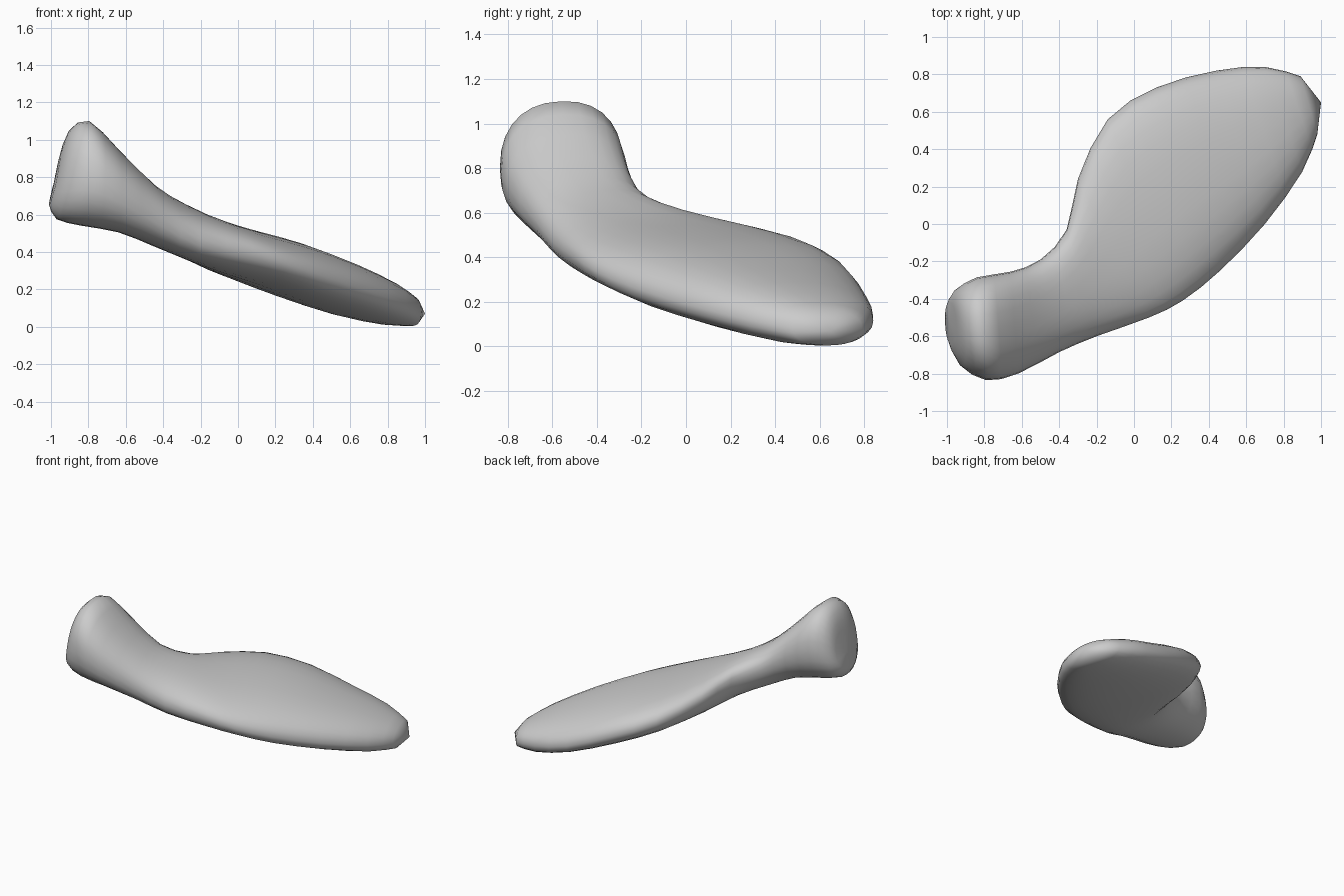
import bpy, bmesh, math
from mathutils import Vector

if "Cube" in bpy.data.objects:
    bpy.data.objects.remove(bpy.data.objects["Cube"])

# Stations from handle end to blade tip:
# left edge xyz, right edge xyz, top z, bottom z, forward lean of the top
STATIONS = [
    (-.985, -.42, .77, -.975, -.64, .76, .92, .65, .03),
    (-.95, -.35, .80, -.92, -.76, .78, 1.05, .575, .035),
    (-.84, -.285, .82, -.79, -.835, .80, 1.10, .54, .02),
    (-.66, -.255, .74, -.62, -.80, .72, .95, .505, 0),
    (-.50, -.19, .62, -.40, -.685, .58, .76, .43, 0),
    (-.36, -.03, .54, -.20, -.60, .47, .655, .36, 0),
    (-.30, .24, .49, .08, -.50, .40, .575, .29, 0),
    (-.14, .56, .40, .26, -.41, .34, .52, .23, 0),
    (.12, .73, .30, .46, -.25, .27, .455, .145, 0),
    (.44, .82, .175, .70, 0, .19, .345, .06, 0),
    (.70, .84, .115, .90, .28, .12, .24, .01, 0),
    (.89, .79, .08, .98, .48, .08, .16, .005, 0),
]
POLES = (Vector((-.985, -.53, .76)), Vector((1, .65, .07)))
SEGMENTS, STEPS, POWER = 28, 2, 2.3


def edges(s):
    left, right = Vector(s[0:3]), Vector(s[3:6])
    mid = (left + right) / 2
    return [left, right, Vector((mid.x + s[8], mid.y, s[6])),
            Vector((mid.x - s[8], mid.y, s[7]))]


def spline(a, b, c, d, t):
    return 0.5 * (2 * b + (c - a) * t + (2 * a - 5 * b + 4 * c - d) * t * t
                  + (3 * b - a - 3 * c + d) * t ** 3)


def curve(v):
    return math.copysign(abs(v) ** (2 / POWER), v)


def ring(left, right, top, bottom):
    mid = (left + right) / 2
    pts = []
    for i in range(SEGMENTS):
        a = 2 * math.pi * i / SEGMENTS
        u, v = curve(math.cos(a)), curve(math.sin(a))
        rise = (top - mid) * v if v > 0 else (mid - bottom) * v
        pts.append(mid + (left - mid) * u + rise)
    return pts


# Smoothly interpolated sections
keys = [edges(s) for s in STATIONS]
sections = []
for k in range(len(keys) - 1):
    quad = [keys[max(0, min(len(keys) - 1, k + o))] for o in (-1, 0, 1, 2)]
    for j in range(STEPS):
        sections.append(ring(*[spline(*[q[e] for q in quad], j / STEPS) for e in range(4)]))
sections.append(ring(*keys[-1]))

# Paddle skin
bm = bmesh.new()
rows = [[bm.verts.new(p) for p in pts] for pts in sections]
ends = [bm.verts.new(p) for p in POLES]
for i in range(SEGMENTS):
    n = (i + 1) % SEGMENTS
    for a, b in zip(rows, rows[1:]):
        bm.faces.new((a[i], a[n], b[n], b[i]))
    bm.faces.new((ends[0], rows[0][n], rows[0][i]))
    bm.faces.new((ends[1], rows[-1][i], rows[-1][n]))
bmesh.ops.recalc_face_normals(bm, faces=bm.faces)
for f in bm.faces:
    f.smooth = True
mesh = bpy.data.meshes.new("curved_paddle")
bm.to_mesh(mesh)
bm.free()
bpy.context.collection.objects.link(bpy.data.objects.new("curved_paddle", mesh))
